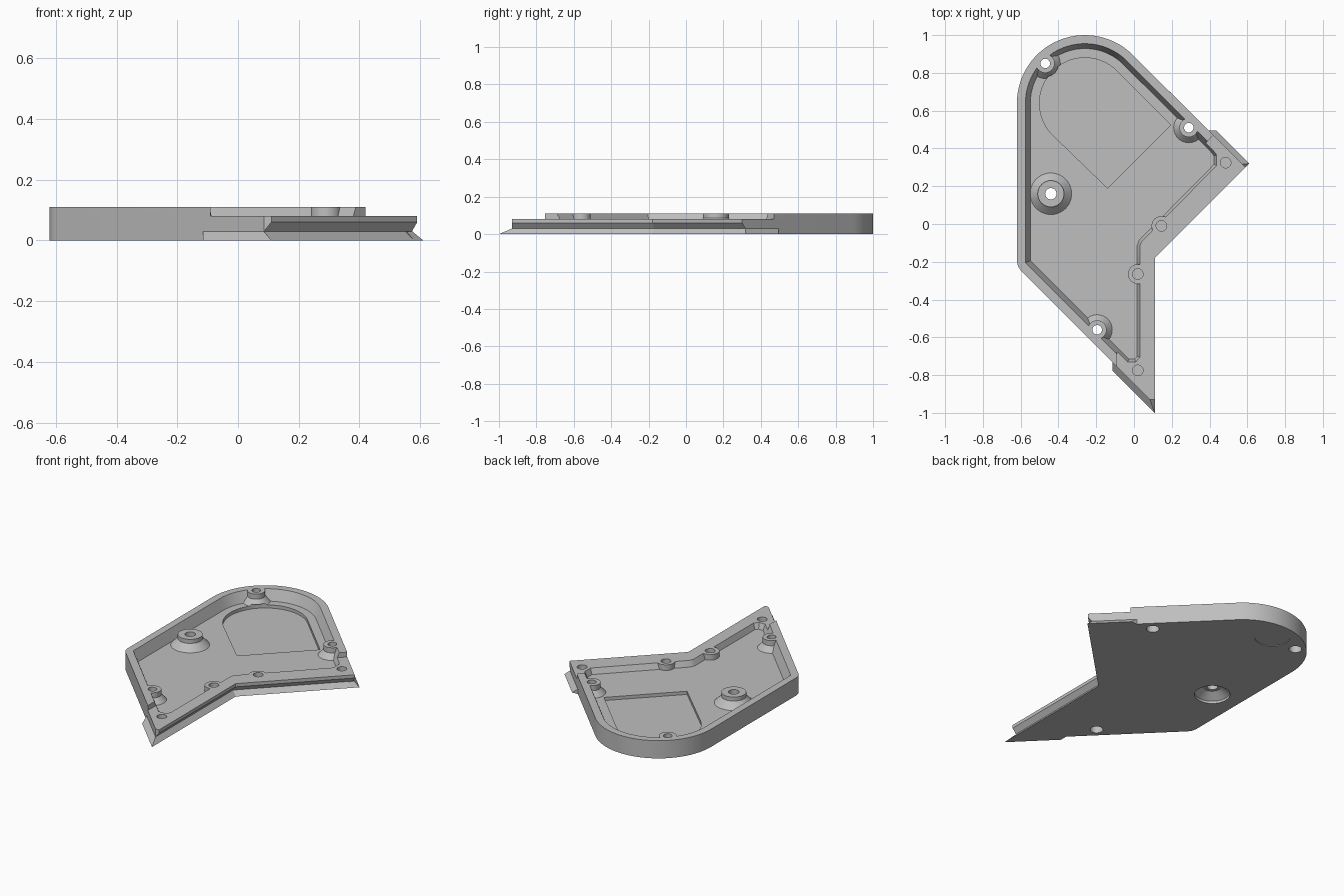
import bpy, bmesh, math

cube = bpy.data.objects.get("Cube")
if cube:
    bpy.data.objects.remove(cube, do_unlink=True)

grey = bpy.data.materials.new("plain grey")
grey.use_nodes = True
grey.diffuse_color = (0.52, 0.52, 0.52, 1)
grey.node_tree.nodes["Principled BSDF"].inputs["Base Color"].default_value = grey.diffuse_color

TOP, LEDGE, FLOOR = 0.11, 0.08, 0.045
ARC = (-0.26, 0.64)


def loft(name, layers):
    """Closed solid through matching outlines, given as (points, z)."""
    bm = bmesh.new()
    rings = [[bm.verts.new((x, y, z)) for x, y in pts] for pts, z in layers]
    n = len(rings[0])
    bm.faces.new(rings[0][::-1])
    bm.faces.new(rings[-1])
    for a, b in zip(rings, rings[1:]):
        for i in range(n):
            j = (i + 1) % n
            bm.faces.new((a[i], a[j], b[j], b[i]))
    bmesh.ops.recalc_face_normals(bm, faces=bm.faces)
    mesh = bpy.data.meshes.new(name)
    bm.to_mesh(mesh)
    bm.free()
    obj = bpy.data.objects.new(name, mesh)
    bpy.context.collection.objects.link(obj)
    mesh.materials.append(grey)
    return obj


def arc(c, r, a0, a1, n):
    return [(c[0] + r * math.cos(math.radians(a0 + (a1 - a0) * i / n)),
             c[1] + r * math.sin(math.radians(a0 + (a1 - a0) * i / n)))
            for i in range(n + 1)]


def turned(name, c, profile, n=40):
    """Round solid about a vertical axis from (radius, z) pairs."""
    return loft(name, [(arc(c, r, 0, 360, n)[:-1], z) for r, z in profile])


def offset(pts, d):
    """Mitred inward offset of a clockwise outline."""
    out = []
    for i, (x, y) in enumerate(pts):
        (px, py), (nx, ny) = pts[i - 1], pts[(i + 1) % len(pts)]
        l1, l2 = math.hypot(x - px, y - py), math.hypot(nx - x, ny - y)
        ax, ay = (y - py) / l1, (px - x) / l1
        bx, by = (ny - y) / l2, (x - nx) / l2
        k = d / (1 + ax * bx + ay * by)
        out.append((x + (ax + bx) * k, y + (ay + by) * k))
    return out


def cut(obj, tool):
    mod = obj.modifiers.new("cut", "BOOLEAN")
    mod.operation, mod.solver, mod.object = "DIFFERENCE", "EXACT", tool
    bpy.context.view_layer.objects.active = obj
    bpy.ops.object.modifier_apply(modifier=mod.name)
    bpy.data.objects.remove(tool, do_unlink=True)


def outline(d):
    """Outer outline with the two mating edges pulled in by d."""
    diff, x = 0.29 - d * math.sqrt(2), 0.11 - d
    return ([(-0.6, -0.245), (-0.613, -0.226), (-0.62, -0.2)]
            + arc(ARC, 0.36, 180, 45, 28)
            + [((0.89 + diff) / 2, (0.89 - diff) / 2), (x, x - diff),
               (x, -0.93), (0.085, -0.93)])


# Tray body with a V groove along the mating edges
body = loft("tray_body", [(outline(0), 0), (outline(0.024), 0.03),
                          (outline(0), 0.06), (outline(0), TOP)])

# Tapered cavity, with material left standing for the bosses
inner = ([(-0.575, -0.205)] + arc(ARC, 0.315, 180, 45, 28)
         + [(0.425, 0.401), (0.45, 0.37), (0.45, 0.305), (0.05, -0.1),
            (0.043, -0.12), (0.043, -0.71), (0.015, -0.742), (-0.038, -0.742)])
rim_to_floor = 0.026
cavity = loft("cavity", [(offset(inner, rim_to_floor), FLOOR), (inner, TOP),
                         (inner, TOP + 0.05)])
screws = [(-0.47, 0.85), (0.29, 0.51), (-0.195, -0.56)]
pins = [(0.485, 0.325), (0.145, -0.01), (0.02, -0.265), (0.02, -0.775)]
hub = (-0.44, 0.16)
for c in screws:
    cut(cavity, turned("boss", c, [(0.08, 0.02), (0.08, FLOOR), (0.05, 0.078), (0.05, 0.2)]))
for c in pins[1:3]:
    cut(cavity, turned("pin_boss", c, [(0.052, 0.02), (0.052, 0.2)]))
cut(cavity, turned("hub_boss", hub, [(0.11, 0.02), (0.11, FLOOR), (0.07, 0.085), (0.07, 0.2)]))
cut(body, cavity)

# Lowered ledge beside the mating edges
cut(body, loft("ledge_cut", [([(-0.09, -1.2), (-0.09, -0.68), (-0.06, -0.63),
                               (-0.06, -0.1), (0.1, 0.1), (0.385, 0.435),
                               (0.43, 0.48), (1, 0.48), (1, -1.2)], z)
                             for z in (LEDGE, 0.3)]))

# Shallow rounded recess in the floor
recess = arc(ARC, 0.24, 225, 45, 36) + [(0.195, 0.525), (-0.14, 0.19)]
cut(body, loft("recess_cut", [(recess, 0.025), (recess, 0.055)]))

# Screw holes, blind pin holes, hub bore and underside disc
for c in screws:
    cut(body, turned("hole", c, [(0.036, -0.02), (0.036, 0.06), (0.025, 0.06), (0.025, 0.2)]))
for c in pins:
    cut(body, turned("pin_hole", c, [(0.028, 0.045), (0.028, 0.2)]))
cut(body, turned("hub_bore", hub, [(0.1, -0.02), (0.1, 0.015), (0.05, 0.05),
                                   (0.03, 0.05), (0.03, 0.2)]))
cut(body, turned("disc_cut", (-0.285, 0.87), [(0.1, -0.02), (0.1, 0.004)]))

# Sloped lips at both ends of the mating edges
lower_lip = loft("lower_lip", [
    ([(-0.115, -0.72), (-0.115, -0.775), (0.11, -1), (0.11, -0.9)], 0),
    ([(-0.115, -0.72), (-0.115, -0.73), (0.085, -0.93), (0.085, -0.9)], 0.03)])
upper_lip = loft("upper_lip", [
    ([(0.385, 0.495), (0.435, 0.495), (0.61, 0.32), (0.58, 0.29)], 0),
    ([(0.385, 0.495), (0.396, 0.495), (0.574, 0.317), (0.555, 0.29)], 0.03)])

# Smooth round walls, sharp edges kept
for obj in (body, lower_lip, upper_lip):
    bpy.ops.object.select_all(action="DESELECT")
    obj.select_set(True)
    bpy.context.view_layer.objects.active = obj
    bpy.ops.object.shade_smooth_by_angle(angle=math.radians(25))
